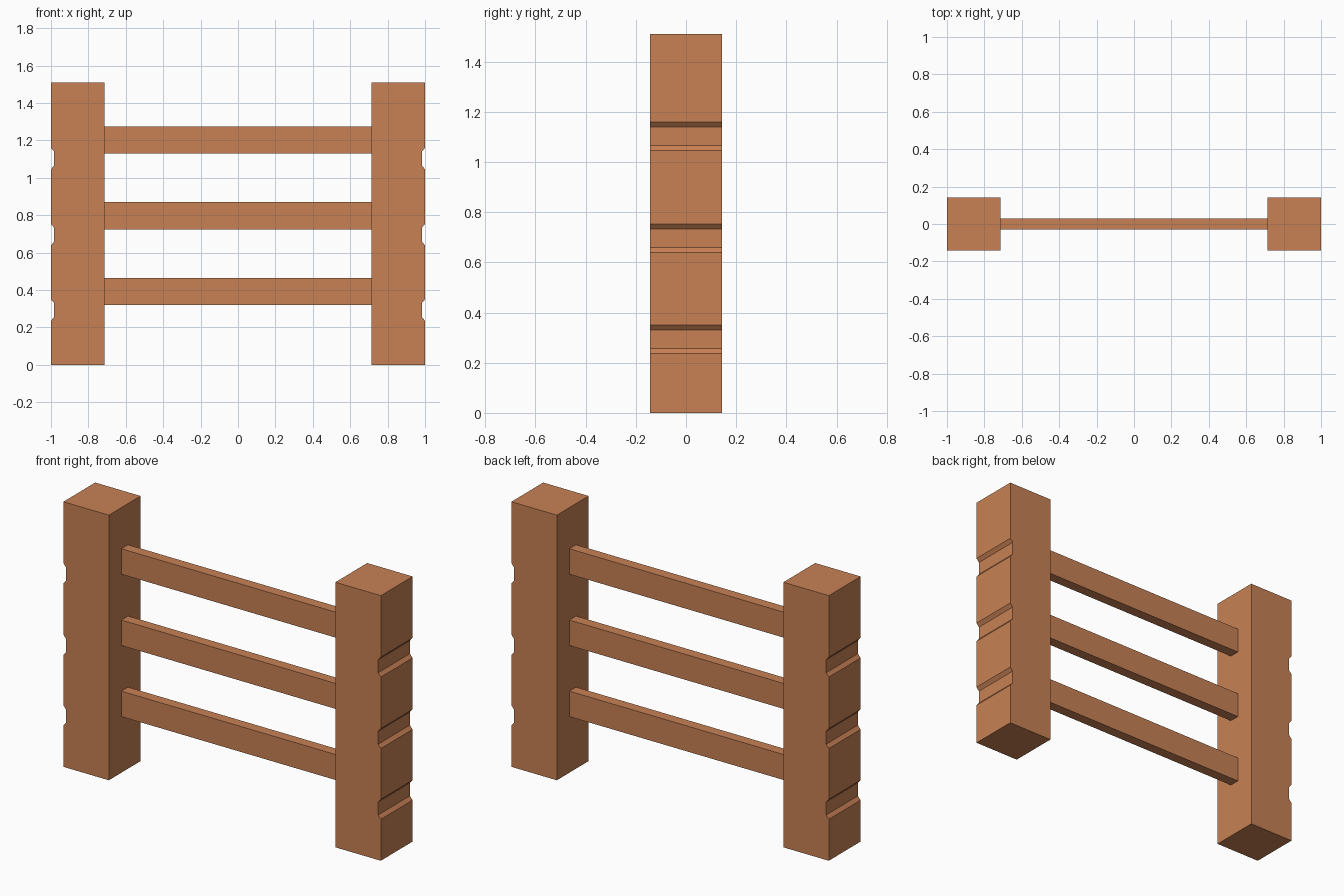
import bpy, bmesh

if "Cube" in bpy.data.objects:
    bpy.data.objects.remove(bpy.data.objects["Cube"])

mat = bpy.data.materials.new("terracotta_wood")
mat.diffuse_color = (0.58, 0.22, 0.09, 1)
mat.use_nodes = True
mat.node_tree.nodes["Principled BSDF"].inputs["Base Color"].default_value = mat.diffuse_color

HEIGHT = 1.51
INNER, OUTER = 0.714, 1.0
HALF_DEPTH = 0.143
NOTCH_CENTRES = (0.293, 0.696, 1.103)
RAIL_CENTRES = (0.392, 0.797, 1.203)


def finish(name, bm):
    bmesh.ops.recalc_face_normals(bm, faces=bm.faces)
    mesh = bpy.data.meshes.new(name)
    bm.to_mesh(mesh)
    bm.free()
    mesh.materials.append(mat)
    obj = bpy.data.objects.new(name, mesh)
    bpy.context.collection.objects.link(obj)
    return obj


def post(name, side):
    # side profile with shallow chamfered notches, extruded front to back
    profile = [(INNER, HEIGHT), (INNER, 0), (OUTER, 0)]
    for c in NOTCH_CENTRES:
        profile += [(OUTER, c - 0.057), (OUTER - 0.017, c - 0.037),
                    (OUTER - 0.017, c + 0.037), (OUTER, c + 0.057)]
    profile.append((OUTER, HEIGHT))
    bm = bmesh.new()
    face = bm.faces.new([bm.verts.new((side * x, -HALF_DEPTH, z)) for x, z in profile])
    out = bmesh.ops.extrude_face_region(bm, geom=[face], use_keep_orig=True)
    moved = [v for v in out["geom"] if isinstance(v, bmesh.types.BMVert)]
    bmesh.ops.translate(bm, verts=moved, vec=(0, 2 * HALF_DEPTH, 0))
    return finish(name, bm)


def rail(name, z):
    bm = bmesh.new()
    bmesh.ops.create_cube(bm, size=1)
    bmesh.ops.scale(bm, verts=bm.verts, vec=(2 * INNER, 0.06, 0.145))
    obj = finish(name, bm)
    obj.location.z = z
    return obj


# end posts
post("left_post", -1)
post("right_post", 1)

# cross rails
for label, z in zip(("lower", "middle", "upper"), RAIL_CENTRES):
    rail(label + "_rail", z)
